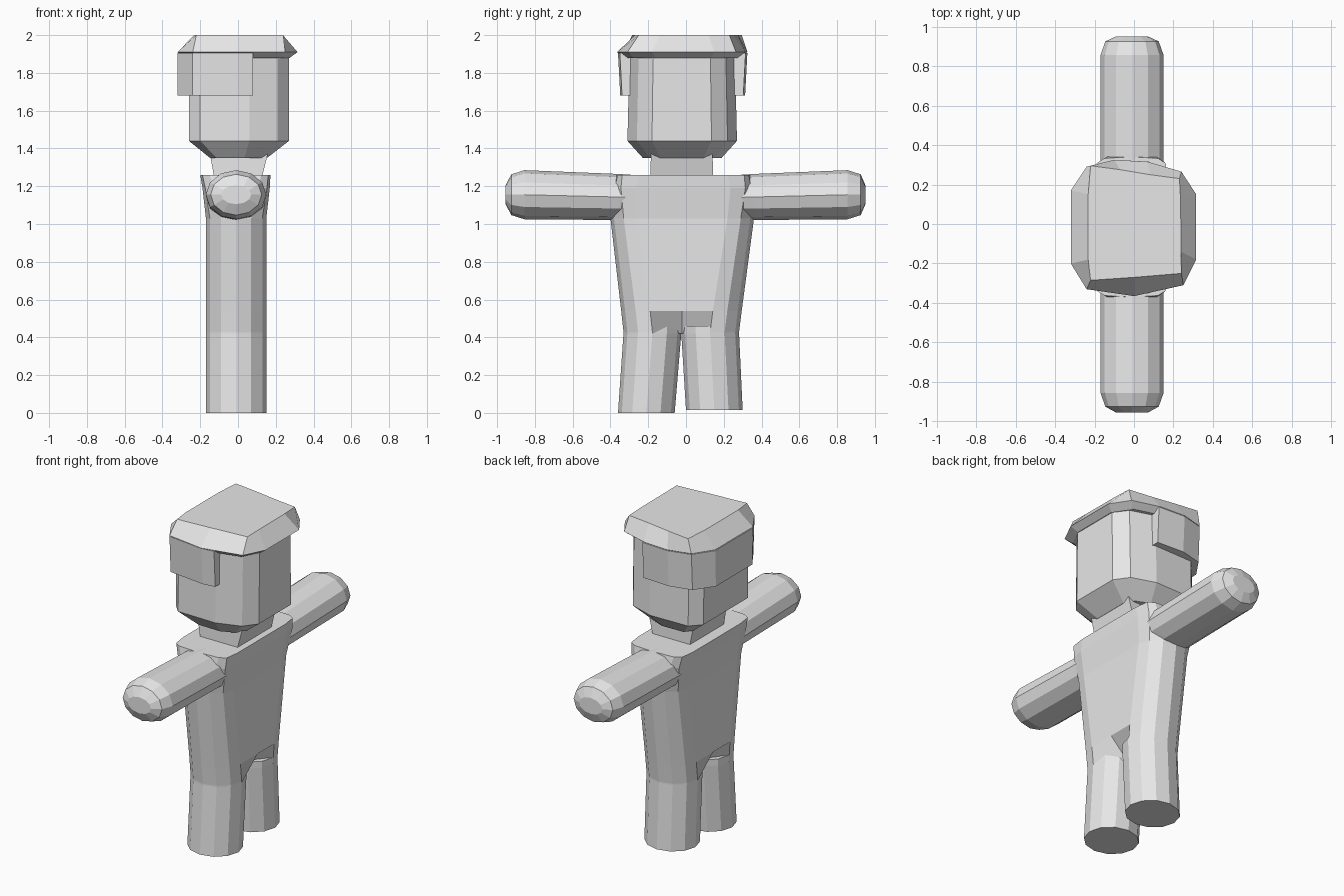
import bpy, bmesh, math

if "Cube" in bpy.data.objects:
    bpy.data.objects.remove(bpy.data.objects["Cube"])

grey = bpy.data.materials.new("plain grey")
grey.diffuse_color = (0.8, 0.8, 0.8, 1)
grey.use_nodes = True
grey.node_tree.nodes["Principled BSDF"].inputs["Base Color"].default_value = grey.diffuse_color


def loft(name, rings):
    """Skin a list of equal-length rings and close both ends."""
    bm = bmesh.new()
    loops = [[bm.verts.new(p) for p in ring] for ring in rings]
    for a, b in zip(loops, loops[1:]):
        n = len(a)
        for i in range(n):
            bm.faces.new((a[i], a[(i + 1) % n], b[(i + 1) % n], b[i]))
    bm.faces.new(loops[0][::-1])
    bm.faces.new(loops[-1])
    bmesh.ops.recalc_face_normals(bm, faces=bm.faces)
    mesh = bpy.data.meshes.new(name)
    bm.to_mesh(mesh)
    bm.free()
    mesh.materials.append(grey)
    obj = bpy.data.objects.new(name, mesh)
    bpy.context.collection.objects.link(obj)
    return obj


def ellipse(rx, ry, n=12):
    return [(rx * math.cos(2 * math.pi * i / n), ry * math.sin(2 * math.pi * i / n))
            for i in range(n)]


def level(outline, z):
    return [(x, y, z) for x, y in outline]


CX = -0.01  # body centre line in x


# Legs: twelve-sided columns
def leg(name, y0, y1, z0):
    rings = []
    for y, r, z in ((y0, 0.15, z0), (y1, 0.153, 0.42), (y1, 0.153, 0.46)):
        rings.append([(CX + a, y + b, z) for a, b in ellipse(0.16, r)])
    loft(name, rings)


leg("right_leg", -0.21, -0.178, 0.0)
leg("left_leg", 0.15, 0.128, 0.015)


# Torso: rounded slab flaring upward, with a notch between the legs
def torso_ring(z, lo, hi, cap, rx, mid, power=1.0, cx=CX):
    def half(t):
        c, s = math.cos(t), math.sin(t)
        return rx * math.copysign(abs(c) ** power, c), cap * abs(s) ** power
    pts = []
    for i in range(7):  # +y end, front to back
        a, b = half(math.pi * i / 6)
        pts.append((cx + a, hi - cap + b, z))
    pts.append((cx - mid, -0.022, z))
    for i in range(7):  # -y end, back to front
        a, b = half(math.pi - math.pi * i / 6)
        pts.append((cx + a, lo + cap - b, z))
    pts.append((cx + mid, -0.022, z))
    return pts


loft("torso", [
    torso_ring(0.42, -0.33, 0.28, 0.153, 0.16, 0.04),
    torso_ring(0.54, -0.343, 0.295, 0.153, 0.16, 0.16),
    torso_ring(1.03, -0.40, 0.36, 0.14, 0.16, 0.16),
    torso_ring(1.19, -0.385, 0.355, 0.12, 0.178, 0.178, 0.6),
    torso_ring(1.26, -0.37, 0.34, 0.12, 0.186, 0.186, 0.45, -0.014),
])

# Arms: twelve-sided tubes with stepped rounded ends
for name, s, tip in (("right_arm", -1, 0.955), ("left_arm", 1, 0.95)):
    rings = []
    for y, rx, rz, cz in ((0.25, 0.16, 0.118, 1.14), (0.36, 0.16, 0.122, 1.143),
                          (0.855, 0.16, 0.13, 1.155), (0.925, 0.135, 0.108, 1.155),
                          (tip, 0.08, 0.05, 1.155)):
        rings.append([(CX + a, s * y, cz + b) for a, b in ellipse(rx, rz)])
    loft(name, rings)


# Neck: box widening upward
def box_outline(x0, x1, y0, y1):
    return [(x0, y0), (x1, y0), (x1, y1), (x0, y1)]


loft("neck", [level(box_outline(-0.125, 0.125, -0.19, 0.145), 1.24),
              level(box_outline(-0.15, 0.16, -0.185, 0.14), 1.38)])

# Head: faceted block with a tapered jaw
head = [(0.27, -0.18), (0.27, 0.135), (0.21, 0.22), (0.06, 0.27), (-0.20, 0.265),
        (-0.26, 0.20), (-0.26, -0.24), (-0.20, -0.305), (0.06, -0.31), (0.21, -0.26)]


def scaled(outline, sx, sy, cx=0.0, cy=-0.02):
    return [(cx + (x - cx) * sx, cy + (y - cy) * sy) for x, y in outline]


loft("head", [level(scaled(head, 0.57, 0.72), 1.35),
              level(head, 1.44),
              level(scaled(head, 1.0, 0.96), 1.92)])

# Hair cap: flat top sloping out to a rim, then turned under
rim = [(0.315, -0.18), (0.315, 0.15), (0.24, 0.265), (0.07, 0.315), (-0.10, 0.325),
       (-0.24, 0.29), (-0.32, 0.17), (-0.32, -0.20), (-0.24, -0.33), (0.0, -0.365),
       (0.25, -0.31)]
top = [(0.238, -0.14), (0.236, 0.12), (0.23, 0.23), (0.08, 0.25), (-0.07, 0.275),
       (-0.22, 0.295), (-0.232, 0.15), (-0.232, -0.18), (-0.22, -0.285), (0.0, -0.27),
       (0.24, -0.25)]
loft("hair_cap", [level(scaled(rim, 0.87, 0.89), 1.88),
                  level(rim, 1.91),
                  level(top, 2.0)])

# Hair curtain: band wrapping the back and the sides of the head
outer = [(0.08, 0.315), (-0.10, 0.325), (-0.24, 0.29), (-0.32, 0.17),
         (-0.32, -0.20), (-0.24, -0.33), (0.0, -0.36), (0.08, -0.35)]
inner = [(0.08, 0.25), (-0.10, 0.25), (-0.19, 0.24), (-0.24, 0.15),
         (-0.24, -0.18), (-0.19, -0.28), (0.0, -0.29), (0.08, -0.29)]
band = outer + inner[::-1]
low = scaled(outer, 1.0, 0.965) + inner[::-1]
loft("hair_curtain", [level(low, 1.68), level(band, 1.905)])
